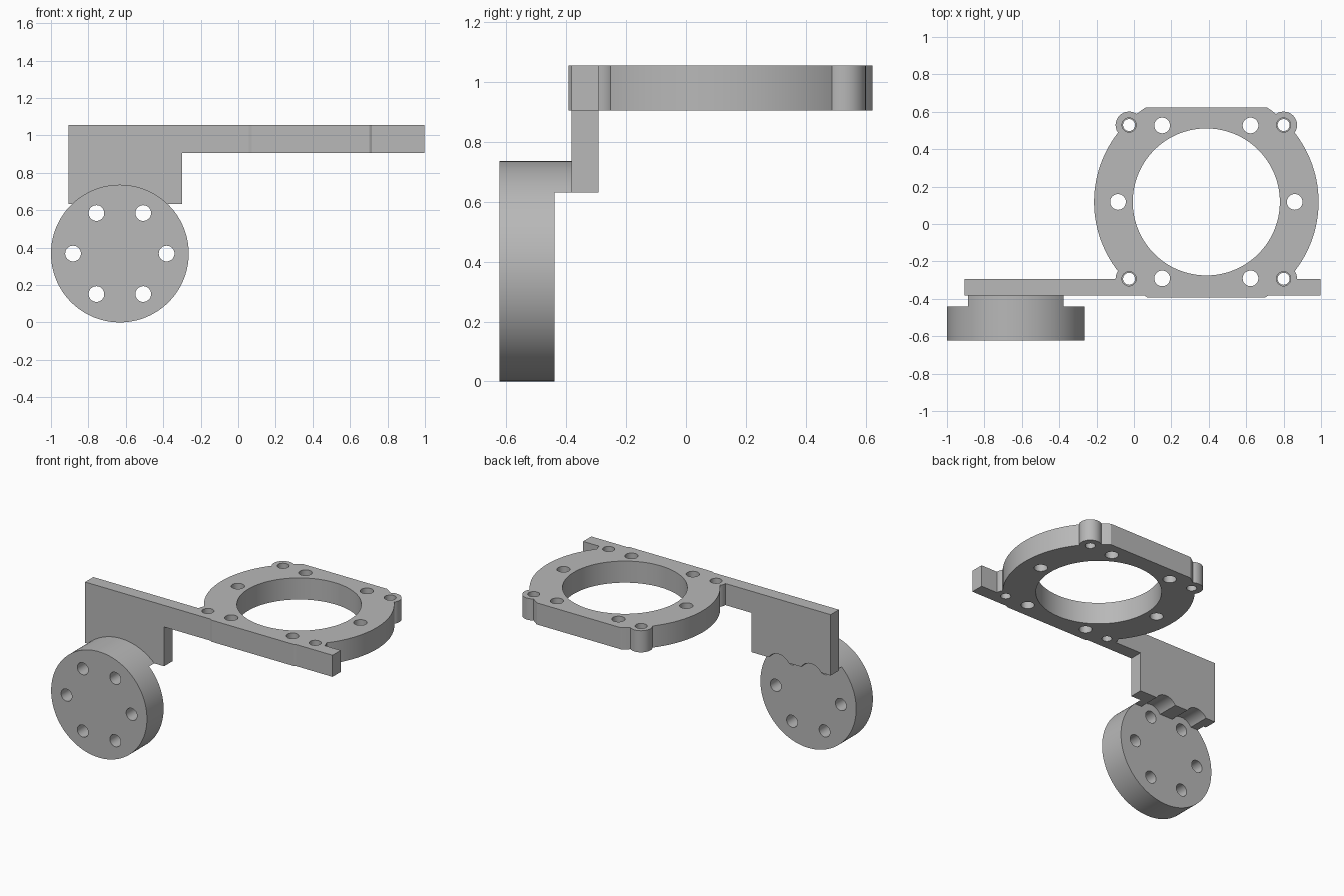
import bpy, math
from mathutils import Matrix

if "Cube" in bpy.data.objects:
    bpy.data.objects.remove(bpy.data.objects["Cube"])

grey = bpy.data.materials.new("plain_grey")
grey.use_nodes = True
grey.diffuse_color = (0.48, 0.48, 0.48, 1)
grey.node_tree.nodes["Principled BSDF"].inputs["Base Color"].default_value = (0.48, 0.48, 0.48, 1)


def box(name, x, y, z):
    """Box from (min, max) pairs."""
    bpy.ops.mesh.primitive_cube_add(size=1)
    ob = bpy.context.object
    ob.name = name
    ob.data.transform(
        Matrix.Translation([sum(p) / 2 for p in (x, y, z)])
        @ Matrix.Diagonal([p[1] - p[0] for p in (x, y, z)] + [1]))
    return ob


def rod(name, a, b, radius, span, axis="Z", sides=32):
    """Cylinder along Z at (x=a, y=b) or along Y at (x=a, z=b)."""
    bpy.ops.mesh.primitive_cylinder_add(vertices=sides, radius=radius, depth=span[1] - span[0])
    ob = bpy.context.object
    ob.name = name
    mid = sum(span) / 2
    if axis == "Z":
        m = Matrix.Translation((a, b, mid))
    else:
        m = Matrix.Translation((a, mid, b)) @ Matrix.Rotation(math.pi / 2, 4, "X")
    ob.data.transform(m)
    return ob


def combine(target, tool, operation):
    mod = target.modifiers.new(operation.lower(), "BOOLEAN")
    mod.operation, mod.object, mod.solver = operation, tool, "EXACT"
    bpy.context.view_layer.objects.active = target
    bpy.ops.object.modifier_apply(modifier=mod.name)
    bpy.data.objects.remove(tool)


def hexagon(cx, cy, radius):
    for i in range(6):
        t = i * math.pi / 3
        yield cx + radius * math.cos(t), cy + radius * math.sin(t)


def finish(ob):
    ob.data.materials.clear()
    ob.data.materials.append(grey)
    bpy.ops.object.select_all(action="DESELECT")
    ob.select_set(True)
    bpy.context.view_layer.objects.active = ob
    bpy.ops.object.shade_smooth_by_angle(angle=math.radians(30))


RX, RY = 0.387, 0.118              # ring centre
DX, DZ = -0.632, 0.368             # disc centre
BOTTOM, TOP, FOOT = 0.905, 1.055, 0.632
BAR_Y = (-0.383, -0.293)
SLAB, THROUGH = (BOTTOM, TOP), (0.8, 1.2)

# Ring with flattened front and back
bracket = rod("ring_bracket", RX, RY, 0.6, SLAB, sides=128)
combine(bracket, box("trim", (-1, 2), (-0.392, 0.624), THROUGH), "INTERSECT")

# Corner bosses
corners = [(RX + sx * 0.413, RY + sy * 0.411) for sx in (-1, 1) for sy in (-1, 1)]
for x, y in corners:
    combine(bracket, rod("boss", x, y, 0.072, SLAB), "UNION")

# Long bar and hanging plate
combine(bracket, box("bar", (-0.907, 0.996), BAR_Y, SLAB), "UNION")
combine(bracket, box("plate", (-0.907, -0.3), BAR_Y, (FOOT, TOP)), "UNION")

# Bore, bolt circle and stepped corner holes
combine(bracket, rod("bore", RX, RY, 0.393, THROUGH, sides=128), "DIFFERENCE")
for x, y in hexagon(RX, RY, 0.472):
    combine(bracket, rod("hole", x, y, 0.042, THROUGH), "DIFFERENCE")
for x, y in corners:
    combine(bracket, rod("hole", x, y, 0.032, THROUGH), "DIFFERENCE")
    combine(bracket, rod("counterbore", x, y, 0.038, (0.98, 1.2)), "DIFFERENCE")

# Round disc with a neck reaching back to the plate
disc = rod("mounting_disc", DX, DZ, 0.368, (-0.623, BAR_Y[0]), "Y", 128)
combine(disc, box("undercut", (-1.5, 0), (-0.44, 0), (-1, FOOT)), "DIFFERENCE")

# Disc bolt holes, with wider clearance notches behind the upper two
for x, z in hexagon(DX, DZ, 0.25):
    combine(disc, rod("hole", x, z, 0.042, (-0.8, -0.2), "Y"), "DIFFERENCE")
    if z > DZ + 0.1:
        for part in (disc, bracket):
            combine(part, rod("notch", x, z, 0.09, (-0.44, -0.2), "Y"), "DIFFERENCE")

for part in (bracket, disc):
    finish(part)
